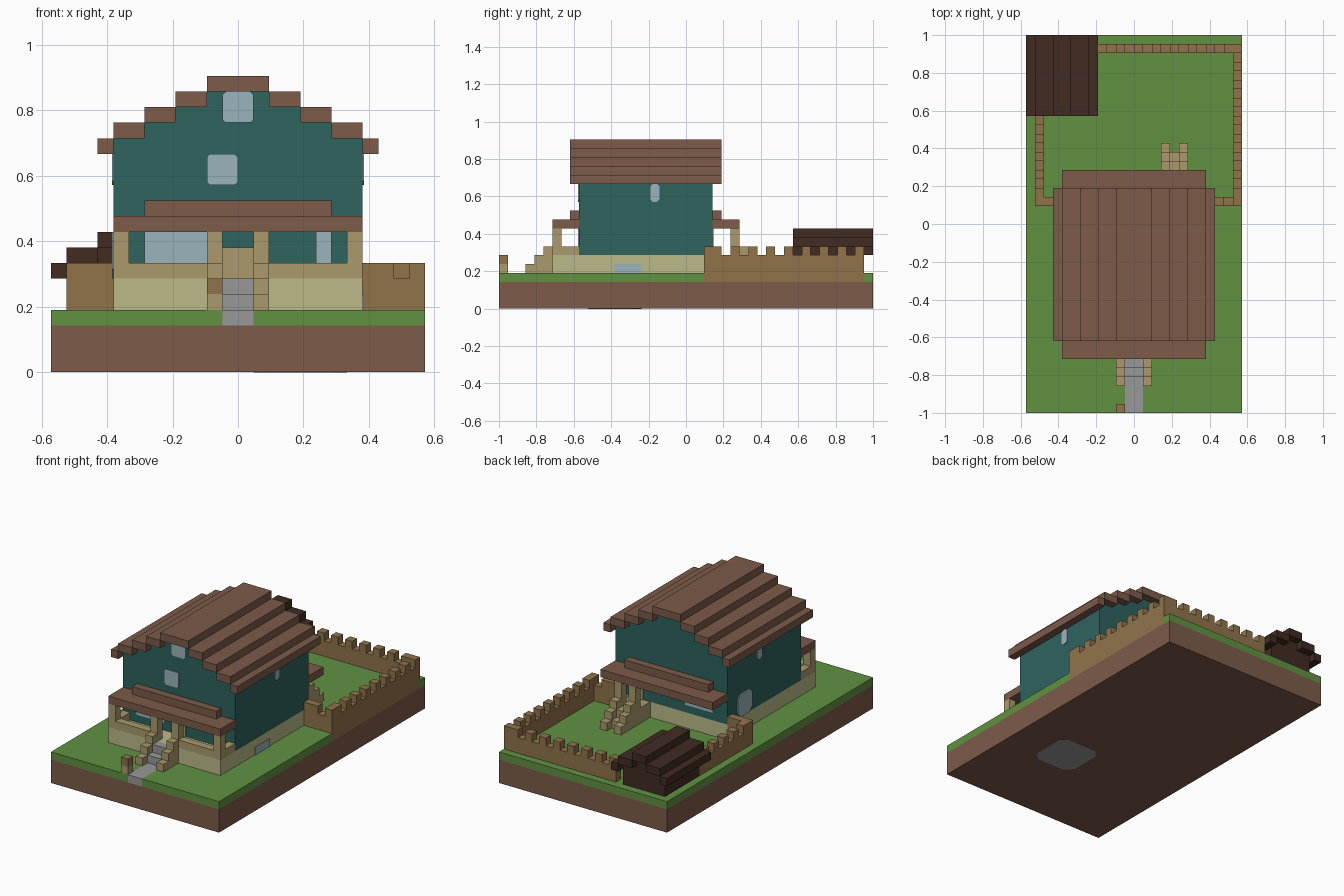
import bpy, bmesh
from mathutils import Vector

if "Cube" in bpy.data.objects:
    bpy.data.objects.remove(bpy.data.objects["Cube"])

U = 1 / 21          # one block
T = 0.1             # plate thickness in blocks


def material(name, rgb):
    col = [((c / 255 + 0.055) / 1.055) ** 2.4 for c in rgb] + [1]
    m = bpy.data.materials.new(name)
    m.use_nodes = True
    m.diffuse_color = col
    m.node_tree.nodes["Principled BSDF"].inputs["Base Color"].default_value = col
    return m


BROWN = material("warm brown", (125, 91, 74))
GRASS = material("grass green", (98, 145, 66))
TEAL = material("dark teal", (46, 99, 95))
GLASS = material("pale blue glass", (155, 180, 188))
CREAM = material("pale cream", (188, 186, 136))
BEIGE = material("beige wood", (170, 154, 108))
TAN = material("tan wood", (145, 116, 75))
GREY = material("path grey", (152, 152, 152))
DARK = material("dark brown", (65, 43, 34))


def blocks(name, mat, boxes, corner=0, axis=0):
    """Boxes (x0, x1, y0, y1, z0, z1) in block units; corner cuts edges along axis."""
    bm = bmesh.new()
    for x0, x1, y0, y1, z0, z1 in boxes:
        lo, hi = Vector((x0, y0, z0)), Vector((x1, y1, z1))
        verts = bmesh.ops.create_cube(bm, size=1)["verts"]
        for v in verts:
            v.co = Vector([lo[i] + (v.co[i] + 0.5) * (hi[i] - lo[i]) for i in range(3)])
    if corner:
        edges = [e for e in bm.edges
                 if all(abs(e.verts[0].co[i] - e.verts[1].co[i]) < 1e-5
                        for i in range(3) if i != axis)]
        bmesh.ops.bevel(bm, geom=edges, offset=corner, segments=1, affect='EDGES')
    bmesh.ops.scale(bm, vec=(U, U, U), verts=bm.verts)
    mesh = bpy.data.meshes.new(name)
    bm.to_mesh(mesh)
    bm.free()
    mesh.materials.append(mat)
    ob = bpy.data.objects.new(name, mesh)
    bpy.context.collection.objects.link(ob)
    return ob


def both(x0, x1, *rest):
    """A box and its mirror image across x = 0."""
    return [(x0, x1, *rest), (-x1, -x0, *rest)]


# Ground, lawn and path
blocks("soil", BROWN, [(-12, 12, -21, 21, 0, 3)])
blocks("lawn", GRASS, both(1, 12, -21, -15, 3, 4) + [
    (-12, 12, -15, 2, 3, 4), (-12, 11, 2, 20, 3, 4), (-12, 12, 20, 21, 3, 4)])
blocks("path", GREY, [(-1, 1, -21, -15, 3, 4)])
blocks("underside_patch", GREY, [(1, 7, -11, -5, 0, T)], 1, 2).location.z = -0.002

# House body with stepped gables
blocks("foundation", CREAM, [(-8, 8, -15, 3, 4, 6)])
blocks("house_walls", TEAL, [(-8, 8, -12, 3, 6, 15)] + [
    (-w, w, -12, 3, 21 - w // 2 - 3, 22 - w // 2 - 3) for w in (6, 4, 2)])

# Main roof, one pair of planks per step
planks = both(8, 9, -13, 4, 14, 15) + [(-2, 2, -13, 4, 18, 19)]
for i, x in enumerate((6, 4, 2)):
    planks += both(x, x + 2, -13, 4, 15 + i, 16 + i)
blocks("main_roof", BROWN, planks)

# Porch roofs
blocks("front_porch_roof", BROWN, [(-8, 8, -15, -12, 9, 10), (-6, 6, -13, -12, 10, 11)])
blocks("back_porch_roof", BROWN, [(-8, 8, 3, 6, 9, 10), (-6, 6, 3, 4, 10, 11)])

# Front porch rails and posts
blocks("porch_rail", BEIGE, both(1, 8, -15, -14, 6, 7) + both(7, 8, -14, -12, 6, 7))
blocks("porch_posts", BEIGE, both(1, 2, -15, -14, 7, 9) + both(7, 8, -15, -14, 7, 9))

# Front stairs
blocks("front_steps", GREY, [(-1, 1, -17 + i, -16 + i, 4, 5 + i) for i in range(2)])
banister = []
for i in range(3):
    banister += both(1, 2, -18 + i, -17 + i, 4, 5 + i)
blocks("front_stair_sides", BEIGE, banister)

# Back landing, stairs and posts
back = [(3, 6, 3, 6, 4, 6)] + [(4, 5, 6 + i, 7 + i, 4, 6 - i) for i in range(2)]
for x in (3, 5):
    back += [(x, x + 1, 8 - i, 9 - i, 4, 5 + i) for i in range(3)]
    back.append((x, x + 1, 5, 6, 6, 9))
blocks("back_stairs", BEIGE, back)

# Gate post by the path
blocks("gate_post", BEIGE, [(-2, -1, -21, -20, 4, 5)])
blocks("gate_post_cap", TAN, [(-2, -1, -21, -20, 5, 6)])

# Doors
blocks("front_door", BEIGE, [(-1, 1, -12 - T, -12, 6, 8)])
blocks("back_door", BEIGE, [(4, 5, 3, 3 + T, 6, 8)])

# Windows
blocks("front_windows", GLASS, [(-6, -2, -12 - T, -12, 7, 9), (5, 6, -12 - T, -12, 7, 9)])
blocks("gable_windows", GLASS, [(-2, 0, -12 - T, -12, 12, 14),
                                (-1, 1, -12 - T, -12, 16, 18)], 0.2, 1)
blocks("back_window", GLASS, [(-6, -2, 3, 3 + T, 7, 9)])
blocks("side_windows", GLASS, both(8, 8 + T, -4, -3, 12, 14), 0.25, 0)
blocks("large_side_window", GLASS, [(-8 - T, -8, -2, 1, 6, 9)], 0.6, 0)
blocks("cellar_window", GLASS, [(8, 8 + T, -8, -5, 4, 5)])

# Garden fence with alternating raised blocks
fence = [(11, 12, 2, 20, 3, 6), (-4, 11, 19, 20, 4, 6), (8, 11, 2, 3, 4, 6),
         (-11, -10, 2, 13, 4, 6), (-10, -8, 2, 3, 4, 6)]
fence += [(11, 12, y, y + 1, 6, 7) for y in [2, *range(3, 20, 2)]]
fence += [(-11, -10, y, y + 1, 6, 7) for y in [2, *range(3, 12, 2)]]
fence += [(x, x + 1, 19, 20, 6, 7) for x in range(-4, 11, 2)]
fence += both(8, 10, 2, 3, 6, 7)
blocks("fence", TAN, fence)

# Shed with a stepped roof
blocks("shed_walls", DARK, [(-11, -5, 13, 20, 4, 7), (-9, -7, 13, 20, 7, 8)])
blocks("shed_roof", DARK, [
    (-12, -11, 12, 21, 6, 7), (-5, -4, 12, 21, 6, 7), (-11, -9, 12, 21, 7, 8),
    (-7, -5, 12, 21, 7, 8), (-9, -7, 12, 21, 8, 9)])
